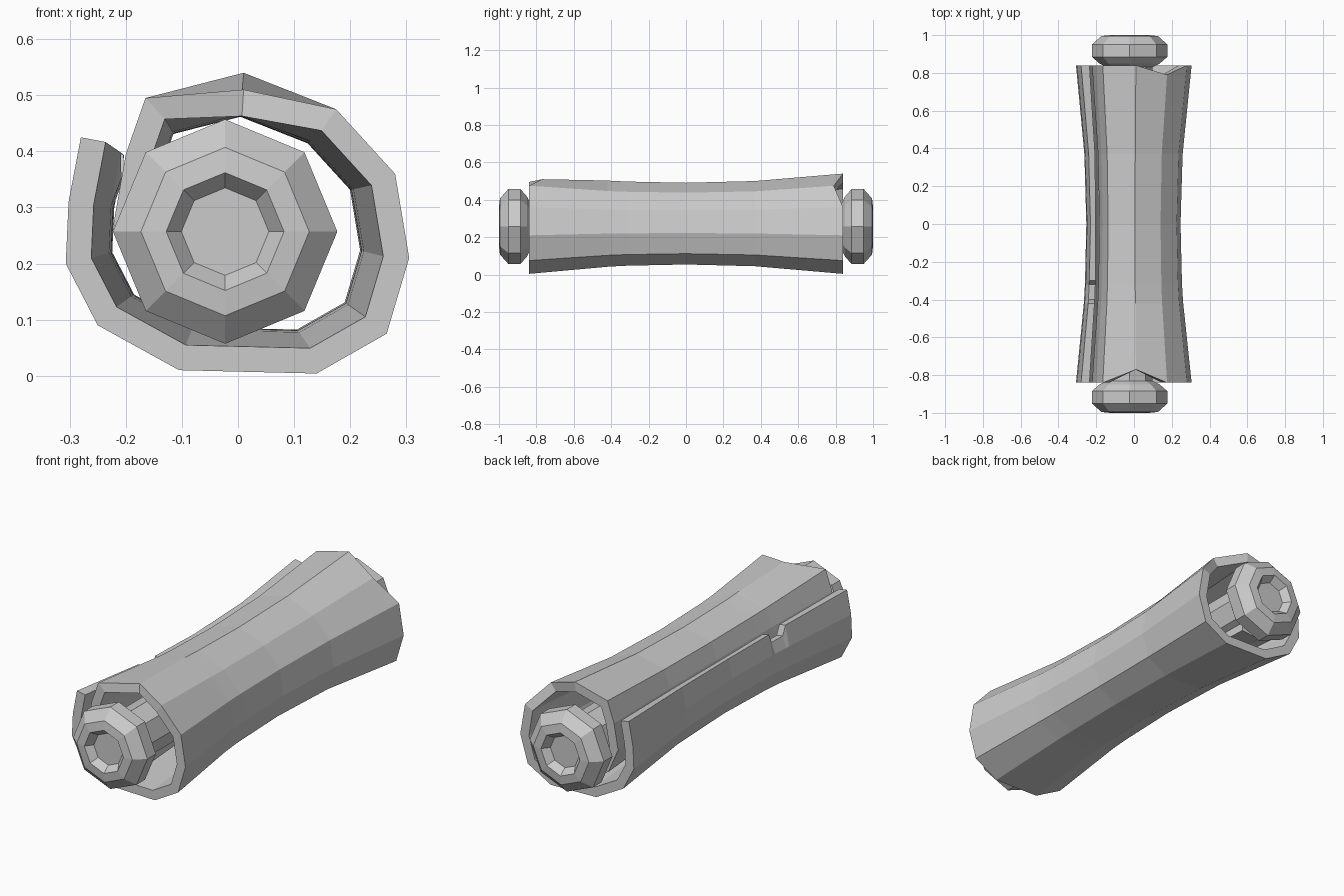
import bpy, bmesh, math
from mathutils import Vector

cube = bpy.data.objects.get("Cube")
if cube:
    bpy.data.objects.remove(cube)

grey = bpy.data.materials.new("plain_grey")
grey.use_nodes = True
colour = (0.6, 0.6, 0.6, 1)
grey.diffuse_color = colour
grey.node_tree.nodes["Principled BSDF"].inputs["Base Color"].default_value = colour


def finish(bm, name):
    bmesh.ops.recalc_face_normals(bm, faces=bm.faces)
    mesh = bpy.data.meshes.new(name)
    bm.to_mesh(mesh)
    bm.free()
    mesh.materials.append(grey)
    obj = bpy.data.objects.new(name, mesh)
    bpy.context.collection.objects.link(obj)
    return obj


# Rolled sheet: spiral section from the loose flap round to the inner end
spiral = [Vector(p) for p in (
    (-.28, .425), (-.302, .31), (-.307, .2), (-.25, .09), (-.105, .01),
    (.14, .004), (.265, .075), (.305, .21), (.28, .36), (.175, .475),
    (.01, .54), (-.165, .495), (-.2, .395), (-.222, .27), (-.17, .15),
    (-.06, .1), (.04, .11))]
APEX, SHOULDER = 10, 9
centre = Vector((-.012, .275))
# Each station: y, scale of the section, sheet thickness
stations = [(-.84, 1, .045), (-.42, .86, .034), (-.4, .855, .034),
            (-.32, .84, .033), (-.3, .838, .033), (0, .815, .028),
            (.37, .85, .034), (.84, 1, .045)]


def inward(i):
    """Mitred inward direction at a spiral point."""
    normals = []
    for a, b in ((i - 1, i), (i, i + 1)):
        if a >= 0 and b < len(spiral):
            d = (spiral[b] - spiral[a]).normalized()
            normals.append(Vector((-d.y, d.x)))
    n = sum(normals, Vector((0, 0))).normalized()
    return n / max(n.dot(normals[0]), .7)


def add_sheet():
    bm = bmesh.new()
    rings = []
    for k, (y, scale, thick) in enumerate(stations):
        outer, inner = [], []
        for i, p in enumerate(spiral):
            q = centre + (p - centre) * scale
            yy = y
            if i == APEX and k == 0:            # dip in the front rim
                yy, q.y = -.77, .51
            if i == SHOULDER and k == len(stations) - 1:
                yy = .79                        # dip in the back rim
            if i == 0 and k in (2, 3):          # nick in the loose edge
                q.y -= .045
            r = q + inward(i) * thick
            outer.append(bm.verts.new((q.x, yy, q.y)))
            inner.append(bm.verts.new((r.x, yy, r.y)))
        rings.append(outer + inner[::-1])
    n, m = len(rings[0]), len(spiral)
    for a, b in zip(rings, rings[1:]):
        for j in range(n):
            bm.faces.new((a[j], a[(j + 1) % n], b[(j + 1) % n], b[j]))
    for ring in (rings[0], rings[-1]):
        for j in range(m - 1):
            bm.faces.new((ring[j], ring[j + 1], ring[n - 2 - j], ring[n - 1 - j]))
    finish(bm, "rolled_sheet")


# Turned parts: a profile of (radius, y) swept round the rod axis
def turned(name, profile, sides=8, side=1):
    bm = bmesh.new()
    rings = []
    for r, y in profile:
        rings.append([bm.verts.new((-.023 + r * math.sin(math.tau * i / sides), y * side,
                                    .257 + r * math.cos(math.tau * i / sides)))
                      for i in range(sides)])
    for a, b in zip(rings, rings[1:]):
        for i in range(sides):
            j = (i + 1) % sides
            bm.faces.new((a[i], a[j], b[j], b[i]))
    bm.faces.new(rings[0])
    bm.faces.new(rings[-1])
    finish(bm, name)


add_sheet()
knob = [(.12, .83), (.16, .85), (.2, .885), (.2, .95), (.15, .995),
        (.105, 1), (.078, .965)]
for label, side in (("front", -1), ("back", 1)):
    turned(label + "_knob", knob, side=side)
turned("centre_rod", [(.12, -.84), (.12, .84)])
